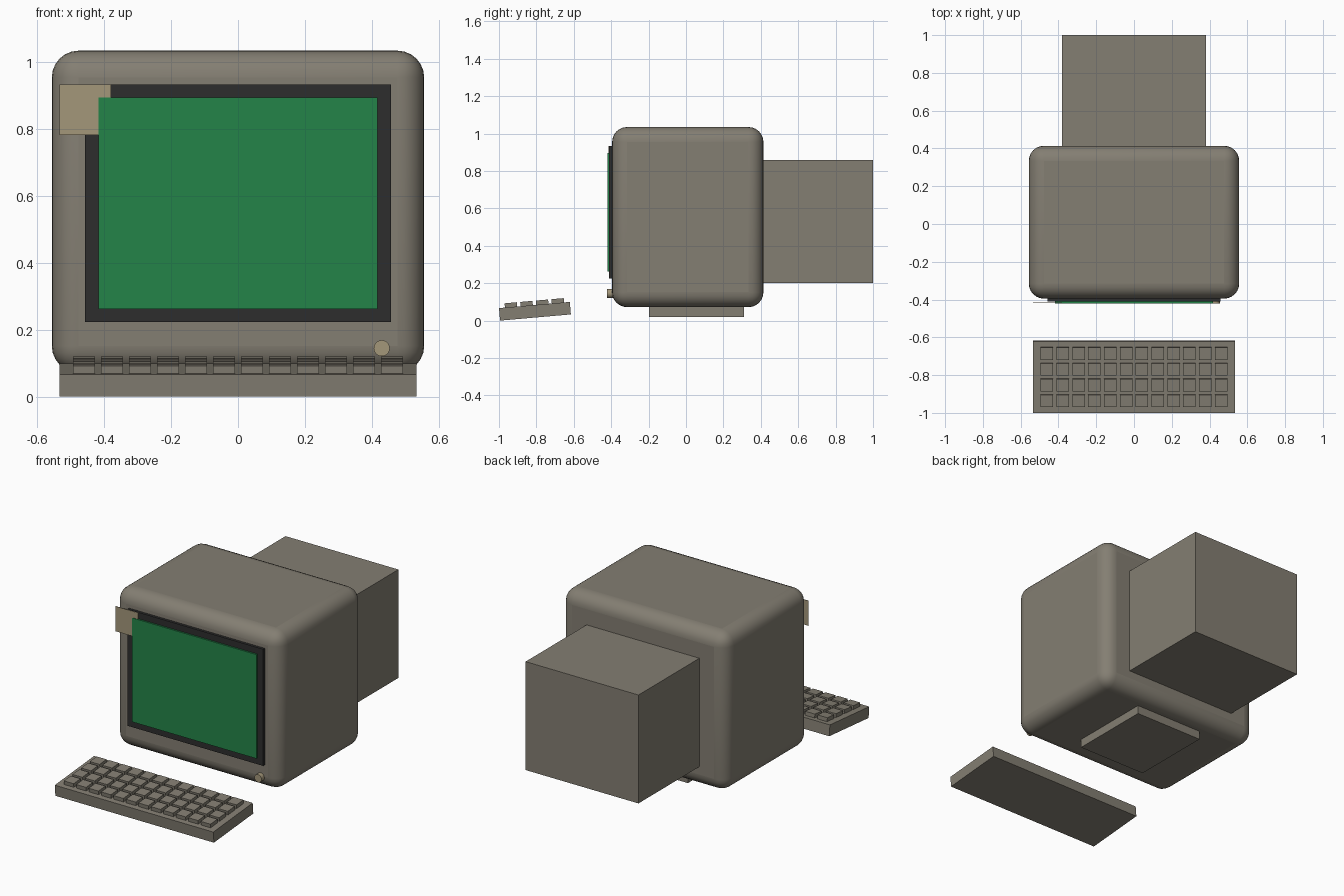
import bpy, bmesh, math
from mathutils import Matrix, Vector

old = bpy.data.objects.get("Cube")
if old:
    bpy.data.objects.remove(old, do_unlink=True)


def make_material(name, rgb):
    mat = bpy.data.materials.new(name)
    mat.use_nodes = True
    colour = (*rgb, 1)
    mat.diffuse_color = colour
    mat.node_tree.nodes["Principled BSDF"].inputs["Base Color"].default_value = colour
    return mat


CASE = make_material("warm grey plastic", (0.23, 0.21, 0.17))
DARK = make_material("dark bezel", (0.026, 0.026, 0.026))
GREEN = make_material("green glass", (0.017, 0.23, 0.066))
TAN = make_material("tan trim", (0.37, 0.31, 0.195))


def add_box(bm, lo, hi):
    lo, hi = Vector(lo), Vector(hi)
    matrix = Matrix.Translation((lo + hi) / 2) @ Matrix.Diagonal((*(hi - lo), 1))
    bmesh.ops.create_cube(bm, size=1, matrix=matrix)


def make_object(name, bm, mat):
    mesh = bpy.data.meshes.new(name)
    bm.to_mesh(mesh)
    bm.free()
    mesh.materials.append(mat)
    obj = bpy.data.objects.new(name, mesh)
    bpy.context.collection.objects.link(obj)
    return obj


def box(name, lo, hi, mat):
    bm = bmesh.new()
    add_box(bm, lo, hi)
    return make_object(name, bm, mat)


# Rounded monitor housing
housing = box("monitor_housing", (-0.557, -0.395, 0.072), (0.557, 0.414, 1.035), CASE)
bevel = housing.modifiers.new("rounded edges", "BEVEL")
bevel.width = 0.08
bevel.segments = 6
bpy.context.view_layer.objects.active = housing
housing.select_set(True)
bpy.ops.object.shade_smooth_by_angle()
housing.select_set(False)

# Tube housing at the back and foot underneath
box("rear_housing", (-0.38, 0.38, 0.2), (0.38, 1, 0.86), CASE)
box("foot", (-0.23, -0.198, 0.02), (0.23, 0.31, 0.09), CASE)

# Screen, bezel and corner plate
box("bezel", (-0.457, -0.411, 0.224), (0.457, -0.38, 0.934), DARK)
box("screen", (-0.418, -0.421, 0.262), (0.418, -0.4, 0.895), GREEN)
box("corner_plate", (-0.534, -0.418, 0.782), (-0.38, -0.415, 0.934), TAN)

# Round knob
bm = bmesh.new()
bmesh.ops.create_cone(bm, cap_ends=True, segments=24, radius1=0.024, radius2=0.024,
                      depth=0.04, matrix=Matrix.Translation((0.43, -0.402, 0.145))
                      @ Matrix.Rotation(math.pi / 2, 4, "X"))
knob = make_object("knob", bm, TAN)
knob.select_set(True)
bpy.context.view_layer.objects.active = knob
bpy.ops.object.shade_smooth_by_angle()
knob.select_set(False)

# Tilted keyboard with a grid of keys
keyboard = box("keyboard_base", (-0.534, 0, 0), (0.534, 0.38, 0.067), CASE)
bm = bmesh.new()
pitch, half = 0.0838, 0.033
for row in range(4):
    for col in range(12):
        x, y = (col - 5.5) * pitch, 0.065 + row * pitch
        add_box(bm, (x - half, y - half, 0.06), (x + half, y + half, 0.09))
keys = make_object("keys", bm, CASE)
for part in (keyboard, keys):
    part.location = (0, -0.994, 0)
    part.rotation_euler.x = math.radians(5)
